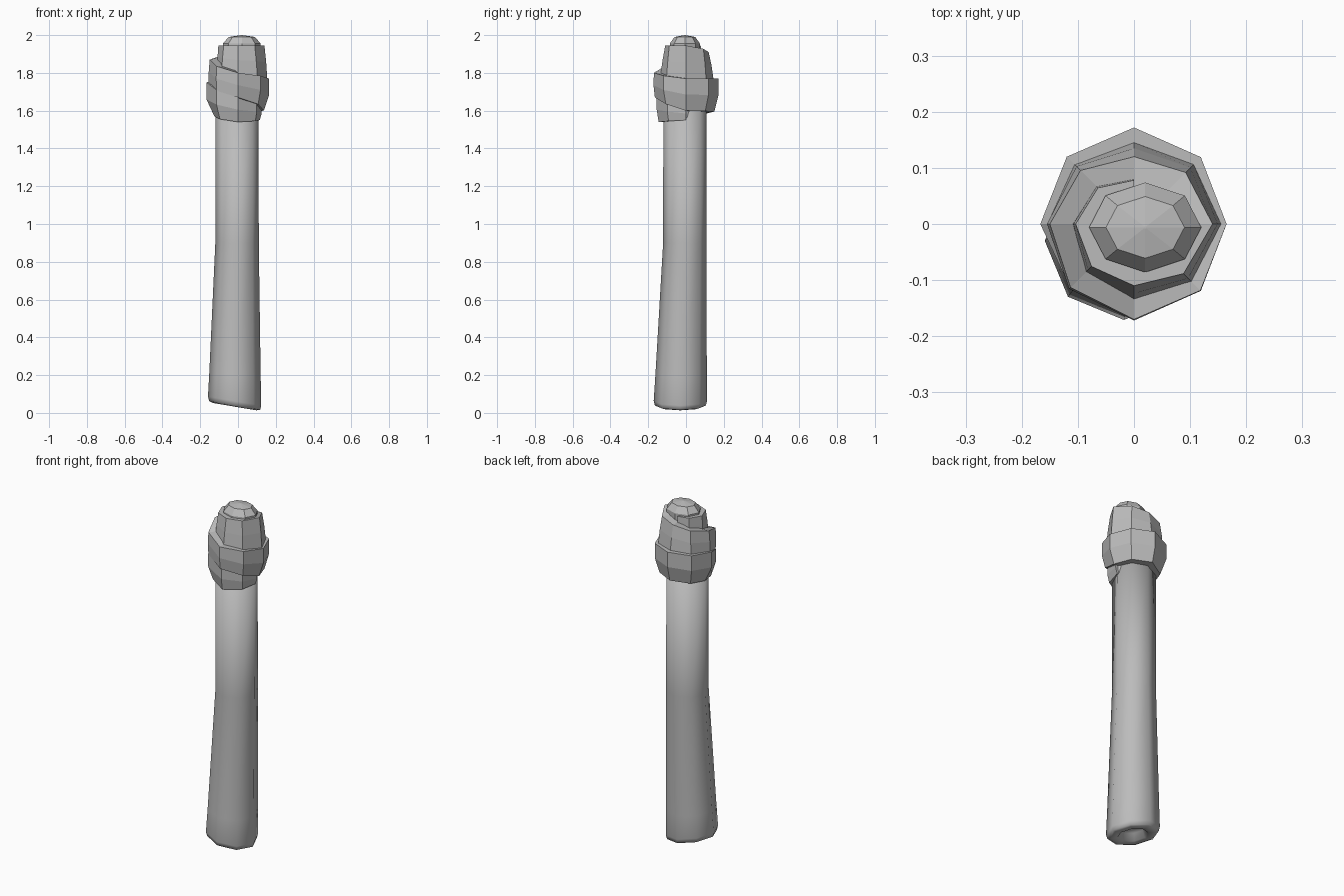
import bpy, bmesh, math

cube = bpy.data.objects.get("Cube")
if cube:
    bpy.data.objects.remove(cube, do_unlink=True)

SIDES = 8

grey = bpy.data.materials.new("plain grey")
grey.use_nodes = True
grey.diffuse_color = (0.5, 0.5, 0.5, 1)
grey.node_tree.nodes["Principled BSDF"].inputs["Base Color"].default_value = (0.5, 0.5, 0.5, 1)


def skin(name, rings, smooth=False):
    """Bridge a row of closed rings and cap both ends."""
    bm = bmesh.new()
    loops = [[bm.verts.new(p) for p in ring] for ring in rings]
    for a, b in zip(loops, loops[1:]):
        n = len(a)
        for i in range(n):
            j = (i + 1) % n
            bm.faces.new((a[i], a[j], b[j], b[i]))
    bm.faces.new(loops[0])
    bm.faces.new(loops[-1])
    bmesh.ops.recalc_face_normals(bm, faces=bm.faces)
    for f in bm.faces:
        f.smooth = smooth
    mesh = bpy.data.meshes.new(name)
    bm.to_mesh(mesh)
    bm.free()
    mesh.materials.append(grey)
    obj = bpy.data.objects.new(name, mesh)
    bpy.context.collection.objects.link(obj)
    return obj


def oval(cx, cy, z, rx, ry, slope=0.0):
    ring = []
    for i in range(SIDES):
        a = math.tau * i / SIDES
        x = cx + rx * math.cos(a)
        ring.append((x, cy + ry * math.sin(a), z - slope * x))
    return ring


# Handle: flared foot with a slanted, hollowed end
handle_rows = [
    (-0.018, -0.03, 0.075, 0.065, 0.17),
    (-0.018, -0.03, 0.034, 0.08, 0.17),
    (-0.018, -0.03, 0.03, 0.115, 0.17),
    (-0.018, -0.03, 0.036, 0.135, 0.17),
    (-0.018, -0.03, 0.06, 0.141, 0.17),
    (-0.016, -0.026, 0.2, 0.136, 0.08),
    (-0.005, -0.006, 0.9, 0.115, 0),
    (-0.005, -0.006, 1.62, 0.114, 0),
]
skin("handle", [oval(x, y, z, r, r, s) for x, y, z, r, s in handle_rows], True)

# Core: faceted stub with a low domed tip
core_rows = [(1.56, 0.09, 0.075), (1.955, 0.1, 0.08),
             (1.99, 0.07, 0.055), (2.0, 0.002, 0.002)]
skin("core", [oval(0.02, -0.006, z, rx, ry) for z, rx, ry in core_rows])

# Wrap: one thick strip winding up around the core
# step: bottom height, top height, bottom radius, middle radius, top radius
wrap_keys = {
    0: (1.55, 1.62, 0.115, 0.125, 0.125),
    2: (1.54, 1.67, 0.145, 0.155, 0.155),
    4: (1.57, 1.75, 0.125, 0.167, 0.167),
    6: (1.595, 1.77, 0.15, 0.172, 0.172),
    8: (1.60, 1.77, 0.137, 0.165, 0.165),
    10: (1.67, 1.80, 0.165, 0.172, 0.17),
    12: (1.74, 1.87, 0.155, 0.155, 0.15),
    14: (1.77, 1.91, 0.145, 0.135, 0.12),
    16: (1.77, 1.945, 0.155, 0.149, 0.14),
    18: (1.79, 1.945, 0.135, 0.124, 0.11),
    20: (1.83, 1.945, 0.11, 0.108, 0.104),
    22: (1.85, 1.945, 0.08, 0.08, 0.078),
}


def wrap_section(step):
    low = step - step % 2
    high = min(low + 2, max(wrap_keys))
    t = (step - low) / 2
    zb, zt, rb, rm, rt = [a + (b - a) * t for a, b in zip(wrap_keys[low], wrap_keys[high])]
    ang = -math.tau * step / SIDES
    inner = 0.06
    profile = [(inner, zb), (rb, zb), (rm, zb + (zt - zb) * 0.5), (rt, zt), (inner, zt)]
    return [(r * math.cos(ang), r * math.sin(ang), z) for r, z in profile]


skin("cloth_wrap", [wrap_section(k) for k in range(max(wrap_keys) + 1)])
